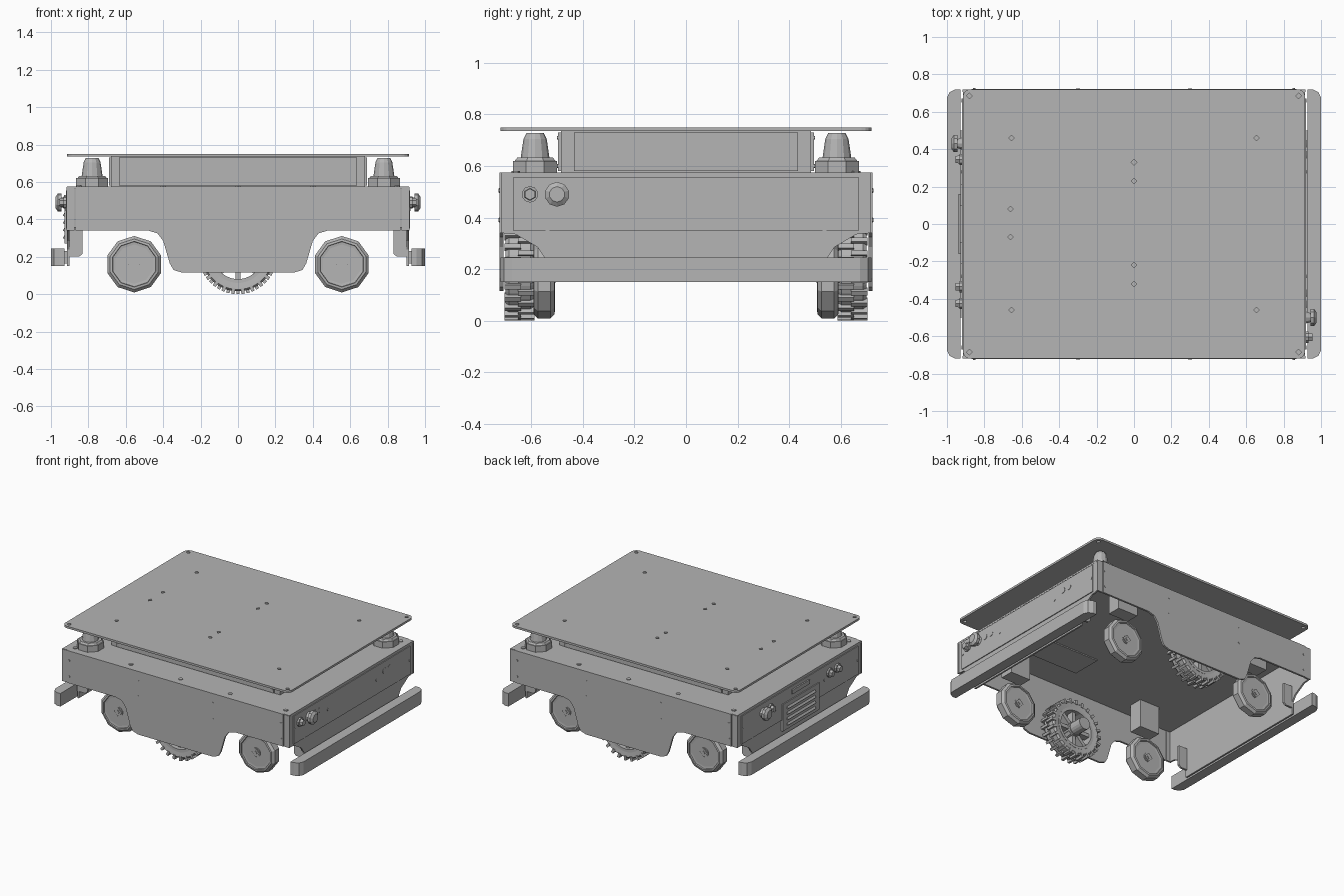
import bpy, bmesh, math
from mathutils import Matrix, Vector

if "Cube" in bpy.data.objects:
    bpy.data.objects.remove(bpy.data.objects["Cube"], do_unlink=True)

grey = bpy.data.materials.new("plain grey")
grey.use_nodes = True
tone = (0.46, 0.46, 0.46, 1)
grey.diffuse_color = tone
grey.node_tree.nodes["Principled BSDF"].inputs["Base Color"].default_value = tone


def finish(name, bm):
    bmesh.ops.recalc_face_normals(bm, faces=bm.faces)
    mesh = bpy.data.meshes.new(name)
    bm.to_mesh(mesh)
    bm.free()
    mesh.materials.append(grey)
    ob = bpy.data.objects.new(name, mesh)
    bpy.context.collection.objects.link(ob)
    return ob


def add_box(bm, lo, hi, turn=None):
    lo, hi = Vector(lo), Vector(hi)
    m = Matrix.Translation((lo + hi) / 2) @ Matrix.Diagonal((hi - lo).to_4d())
    bmesh.ops.create_cube(bm, size=1, matrix=turn @ m if turn else m)


def box(name, lo, hi):
    bm = bmesh.new()
    add_box(bm, lo, hi)
    return finish(name, bm)


def add_cone(bm, at, axis, sides, r1, r2, depth, spin=0):
    """Cylinder or cone starting at a point and running along an axis."""
    rot = Vector(axis).to_track_quat('Z', 'Y').to_matrix().to_4x4()
    m = Matrix.Translation(at) @ rot @ Matrix.Rotation(spin, 4, 'Z') @ Matrix.Translation((0, 0, depth / 2))
    bmesh.ops.create_cone(bm, cap_ends=True, segments=sides, radius1=r1, radius2=r2, depth=depth, matrix=m)


def prism(name, pts, to3d, step):
    """Flat outline, pushed out by a step."""
    bm = bmesh.new()
    f = bm.faces.new([bm.verts.new(to3d(a, b)) for a, b in pts])
    new = bmesh.ops.extrude_face_region(bm, geom=[f])["geom"]
    bmesh.ops.translate(bm, vec=step, verts=[v for v in new if isinstance(v, bmesh.types.BMVert)])
    return finish(name, bm)


def add_lathe(bm, profile, sides, at, closed=True):
    """Turn an (radius, y) profile about the y axis."""
    rings = []
    for i in range(sides):
        a = math.tau * (i + 0.5) / sides
        rings.append([bm.verts.new((at[0] + r * math.cos(a), at[1] + y, at[2] + r * math.sin(a))) for r, y in profile])
    n = len(profile)
    for i in range(sides):
        p, q = rings[i], rings[(i + 1) % sides]
        for j in range(n if closed else n - 1):
            k = (j + 1) % n
            bm.faces.new((p[j], p[k], q[k], q[j]))


def rounded(x, y, r, steps=4):
    pts = []
    for i, (sx, sy) in enumerate(((1, 1), (-1, 1), (-1, -1), (1, -1))):
        for k in range(steps + 1):
            a = math.pi / 2 * (i + k / steps)
            pts.append((sx * (x - r) + r * math.cos(a), sy * (y - r) + r * math.sin(a)))
    return pts


def mirrored(half):
    return half + [(-a, b) for a, b in reversed(half)]


# Load plate with bolt holes
plate = prism("load_plate", rounded(0.915, 0.72, 0.04), lambda a, b: (a, b, 0.735), (0, 0, 0.015))
bm = bmesh.new()
holes = [(sx * x, sy * y) for sx in (1, -1) for sy in (1, -1) for x, y in ((0.655, 0.46), (0.88, 0.685))]
holes += [(0, 0.33), (0, 0.23), (0, -0.22), (0, -0.32), (-0.66, 0.08), (-0.66, -0.07)]
for x, y in holes:
    add_cone(bm, (x, y, 0.72), (0, 0, 1), 4, 0.015, 0.015, 0.05)
cutter = finish("bolt_hole_cutter", bm)
cutter.hide_render = True
cutter.hide_set(True)
mod = plate.modifiers.new("holes", 'BOOLEAN')
mod.object = cutter
mod.solver = 'EXACT'

# Raised middle box with overlaid panels
box("upper_box", (-0.68, -0.485, 0.575), (0.68, 0.485, 0.735))
for s in (-1, 1):
    box("upper_long_panel", (-0.635, s * 0.49 - 0.006, 0.58), (0.635, s * 0.49 + 0.006, 0.73))
    box("upper_end_panel", (s * 0.685 - 0.006, -0.435, 0.58), (s * 0.685 + 0.006, 0.435, 0.73))

# Open-bottomed chassis shell
box("deck", (-0.915, -0.715, 0.563), (0.915, 0.715, 0.575))
skirt = mirrored([(0.87, 0.575), (0.87, 0.34), (0.48, 0.34), (0.43, 0.325), (0.40, 0.285),
                  (0.365, 0.165), (0.345, 0.13), (0.30, 0.115)])
end = mirrored([(0.715, 0.57), (0.715, 0.34), (0.66, 0.335), (0.575, 0.285), (0.545, 0.24), (0.545, 0.15)])
for s in (-1, 1):
    prism("side_plate", skirt, lambda a, b: (a, s * 0.722, b), (0, -s * 0.014, 0))
    prism("end_plate", end, lambda a, b: (s * 0.914, a, b), (-s * 0.012, 0, 0))
    box("end_panel", (s * 0.916 - 0.004, -0.67, 0.35), (s * 0.916 + 0.004, 0.67, 0.555))
    for t in (-1, 1):
        box("corner_post", (s * 0.895 - 0.022, t * 0.712 - 0.006, 0.34), (s * 0.895 + 0.022, t * 0.712 + 0.006, 0.572))
        prism("bumper_bracket", [(0.915, 0.36), (0.915, 0.2), (0.85, 0.2), (0.832, 0.215), (0.832, 0.36)],
              lambda a, b: (s * a, t * 0.545, b), (0, -t * 0.015, 0))
    # Bumper bar, outer corners rounded
    bar = mirrored([(0.72, 0.928), (0.72, 0.955), (0.705, 0.985), (0.675, 1.0)])
    prism("bumper", bar, lambda a, b: (s * b, a, 0.15), (0, 0, 0.095))
    box("bumper_mount", (s * 0.92 - 0.012, -0.5, 0.165), (s * 0.92 + 0.012, 0.5, 0.23))

# Panel bolts
bm = bmesh.new()
for s in (-1, 1):
    for x in (-0.855, 0.855):
        for z in (0.39, 0.505):
            add_cone(bm, (x, s * 0.72, z), (0, s, 0), 6, 0.008, 0.008, 0.006)
    for x in (-0.3, 0.3):
        for z in (0.39, 0.505):
            add_cone(bm, (x, s * 0.72, z), (0, s, 0), 4, 0.01, 0.01, 0.004)
    for x in (-0.625, 0.625):
        for z in (0.6, 0.71):
            add_cone(bm, (x, s * 0.494, z), (0, s, 0), 6, 0.007, 0.007, 0.006)
    for y in (-0.66, -0.28, 0.28, 0.66):
        add_cone(bm, (s * 0.918, y, 0.455), (s, 0, 0), 4, 0.01, 0.01, 0.005)
    for x in (-0.85, -0.4, 0, 0.4, 0.85):
        add_cone(bm, (x, s * 0.66, 0.574), (0, 0, 1), 6, 0.016, 0.016, 0.006)
finish("panel_bolts", bm)

# Drive wheels: tyre, tread blocks, spoked rim and hub
R, ZC = 0.2, 0.21
for s in (-1, 1):
    c = Vector((0, s * 0.645, ZC))
    bm = bmesh.new()
    add_lathe(bm, [(0.148, -0.05), (0.185, -0.055), (R - 0.005, -0.042), (R - 0.005, 0.042),
                   (0.185, 0.055), (0.148, 0.05)], 40, c)
    for i in range(48):
        turn = Matrix.Translation(c) @ Matrix.Rotation(math.tau * i / 48, 4, 'Y')
        lo, hi = ((-0.058, 0.006) if i % 2 else (-0.006, 0.058))
        add_box(bm, (-0.009, lo, 0.178), (0.009, hi, 0.21), turn)
    finish("drive_tyre", bm)
    bm = bmesh.new()
    add_lathe(bm, [(0.13, -0.052), (0.15, -0.052), (0.15, 0.052), (0.13, 0.052)], 32, c)
    for i in range(8):
        turn = Matrix.Translation(c) @ Matrix.Rotation(math.tau * i / 8, 4, 'Y')
        add_box(bm, (-0.013, -0.02, 0.03), (0.013, 0.03, 0.135), turn)
    add_cone(bm, c - Vector((0, 0.045, 0)), (0, 1, 0), 16, 0.05, 0.05, 0.09)
    finish("drive_rim", bm)
    # Motor on the inner side
    bm = bmesh.new()
    add_cone(bm, c - Vector((0, s * 0.04, 0)), (0, -s, 0), 16, 0.045, 0.045, 0.1)
    finish("drive_motor", bm)

# Corner casters: faceted discs with recessed faces
side = [(0.105, 0.03), (0.12, 0.032), (0.122, 0.042), (0.135, 0.04), (0.151, 0.024)]
profile = [(0.0305, 0.03)] + side + [(r, -y) for r, y in reversed(side)] + [(0.0305, -0.03)]
for sx in (-1, 1):
    for sy in (-1, 1):
        c = Vector((sx * 0.555, sy * 0.55, 0.16))
        bm = bmesh.new()
        add_lathe(bm, profile, 10, c)
        add_cone(bm, c - Vector((0, 0.033, 0)), (0, 1, 0), 10, 0.034, 0.034, 0.066)
        add_cone(bm, c - Vector((0, 0.04, 0)), (0, 1, 0), 4, 0.032, 0.032, 0.08)
        add_cone(bm, c - Vector((0, 0.045, 0)), (0, 1, 0), 4, 0.014, 0.014, 0.09)
        finish("caster_wheel", bm)
        box("caster_mount", c + Vector((-0.08, -0.05, 0.2)), c + Vector((0.08, 0.05, 0.405)))

# Scanners on two opposite corners
for s in (-1, 1):
    x, y = s * 0.78, s * 0.585
    bm = bmesh.new()
    add_cone(bm, (x, y, 0.575), (0, 0, 1), 8, 0.092, 0.092, 0.045, math.pi / 8)
    add_cone(bm, (x, y, 0.62), (0, 0, 1), 8, 0.085, 0.075, 0.012, math.pi / 8)
    add_cone(bm, (x, y, 0.63), (0, 0, 1), 12, 0.056, 0.045, 0.075)
    add_cone(bm, (x, y, 0.705), (0, 0, 1), 12, 0.045, 0.034, 0.022)
    finish("scanner", bm)

# Stop knobs, buttons and sockets on the ends
for s, y in ((1, -0.5), (-1, 0.43)):
    bm = bmesh.new()
    add_cone(bm, (s * 0.915, y, 0.49), (s, 0, 0), 10, 0.035, 0.025, 0.03)
    add_cone(bm, (s * 0.943, y, 0.49), (s, 0, 0), 10, 0.048, 0.048, 0.02)
    add_cone(bm, (s * 0.963, y, 0.49), (s, 0, 0), 10, 0.048, 0.03, 0.013)
    finish("stop_knob", bm)
for s, y in ((1, -0.605), (-1, 0.345), (-1, -0.335), (-1, -0.425)):
    bm = bmesh.new()
    add_cone(bm, (s * 0.915, y, 0.49), (s, 0, 0), 10, 0.032, 0.032, 0.018)
    add_cone(bm, (s * 0.933, y, 0.49), (s, 0, 0), 6, 0.024, 0.022, 0.022)
    finish("button", bm)
bm = bmesh.new()
for y in (-0.43, -0.37, 0.37, 0.43):
    add_cone(bm, (0.918, y, 0.49), (1, 0, 0), 12, 0.02, 0.02, 0.004)
finish("sensor_covers", bm)

# Louvred hatch and handle on the -x end
box("vent_hatch", (-0.928, -0.21, 0.27), (-0.905, 0.21, 0.465))
for i in range(4):
    z = 0.295 + i * 0.04
    prism("louvre", [(-0.926, z), (-0.938, z + 0.005), (-0.926, z + 0.022)],
          lambda a, b: (a, -0.16, b), (0, 0.32, 0))
box("handle", (-0.93, -0.1, 0.5), (-0.915, 0.1, 0.53))

# Underside hatch
box("underside_hatch", (0.08, -0.5, 0.555), (0.48, -0.28, 0.565))
